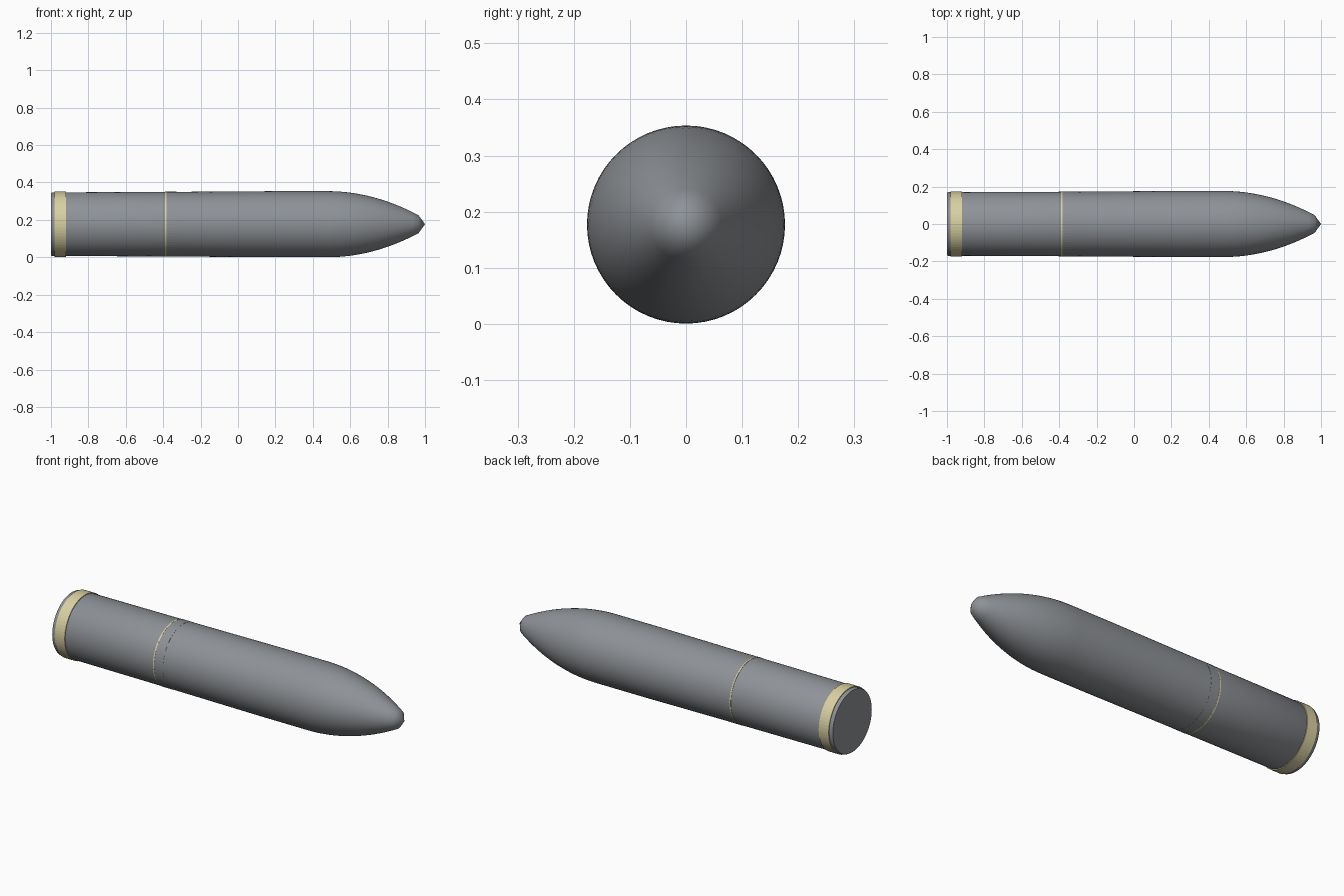
import bpy, bmesh, math

if "Cube" in bpy.data.objects:
    bpy.data.objects.remove(bpy.data.objects["Cube"])

SIDES = 64
AXIS_Z = 0.177


def material(name, rgb):
    m = bpy.data.materials.new(name)
    m.diffuse_color = (*rgb, 1.0)
    m.use_nodes = True
    m.node_tree.nodes["Principled BSDF"].inputs["Base Color"].default_value = m.diffuse_color
    return m


def lathe(name, profile, mat, smooth=True):
    """Revolve (x, radius) points about the long axis; zero radius closes an end."""
    bm = bmesh.new()
    rings = []
    for x, r in profile:
        n = SIDES if r > 0 else 1
        rings.append([bm.verts.new((x, r * math.cos(2 * math.pi * i / SIDES),
                                    AXIS_Z + r * math.sin(2 * math.pi * i / SIDES)))
                      for i in range(n)])
    for a, b in zip(rings, rings[1:]):
        for i in range(SIDES):
            j = (i + 1) % SIDES
            quad = [a[i % len(a)], a[j % len(a)], b[j % len(b)], b[i % len(b)]]
            bm.faces.new(list(dict.fromkeys(quad)))
    bmesh.ops.recalc_face_normals(bm, faces=bm.faces)
    mesh = bpy.data.meshes.new(name)
    bm.to_mesh(mesh)
    bm.free()
    mesh.materials.append(mat)
    obj = bpy.data.objects.new(name, mesh)
    bpy.context.collection.objects.link(obj)
    if smooth:
        bpy.ops.object.select_all(action='DESELECT')
        obj.select_set(True)
        bpy.context.view_layer.objects.active = obj
        bpy.ops.object.shade_smooth_by_angle(angle=math.radians(35))
    return obj


def band(name, x0, x1, r, depth, mat):
    """Closed collar with a rectangular section."""
    inner = r - depth
    return lathe(name, [(x0, inner), (x0, r), (x1, r), (x1, inner), (x0, inner)], mat, False)


grey = material("steel grey", (0.27, 0.285, 0.305))
tan = material("pale brass", (0.69, 0.63, 0.36))

# Slightly tapered body, curved nose and short pointed tip
nose = []
for k in range(1, 17):
    t = k / 16
    nose.append((0.48 + 0.485 * t, 0.1765 - 0.1285 * t ** 2))
lathe("body", [(-1.0, 0), (-1.0, 0.167), (-0.995, 0.17), (-0.385, 0.1725), (0.2, 0.1765),
               (0.48, 0.1765)] + nose + [(1.0, 0)], grey)

# Wide tail band and thin middle ring
band("tail_band", -0.98, -0.92, 0.1745, 0.01, tan)
band("middle_ring", -0.39, -0.383, 0.174, 0.006, tan)
# Second, body coloured edge of the middle collar
band("middle_collar", -0.383, -0.33, 0.1735, 0.006, grey)
